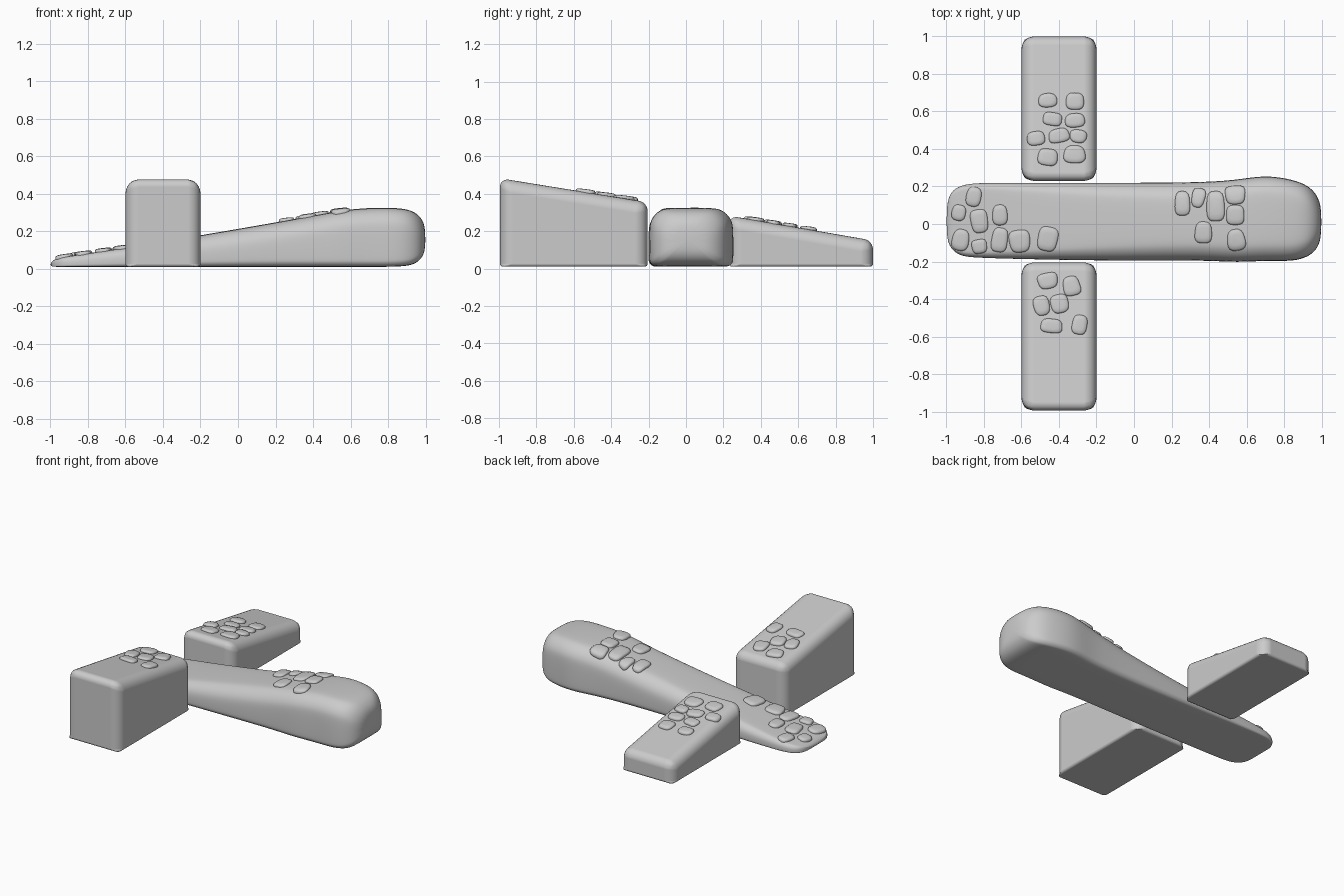
import bpy, bmesh, math, random
from mathutils import Vector
from mathutils.bvhtree import BVHTree

if "Cube" in bpy.data.objects:
    bpy.data.objects.remove(bpy.data.objects["Cube"])

random.seed(4)
BASE = 0.01


def make_object(name, bm):
    bmesh.ops.recalc_face_normals(bm, faces=bm.faces)
    for f in bm.faces:
        f.smooth = True
    mesh = bpy.data.meshes.new(name)
    bm.to_mesh(mesh)
    bm.free()
    obj = bpy.data.objects.new(name, mesh)
    bpy.context.collection.objects.link(obj)
    return obj


def bridge(bm, rings):
    for a, b in zip(rings, rings[1:]):
        n = len(a)
        for i in range(n):
            bm.faces.new((a[i], a[(i + 1) % n], b[(i + 1) % n], b[i]))


# Rounded rectangle section with larger radius on top
def section(y0, y1, z0, z1):
    h = z1 - z0
    rt, rb = min(0.11, h * 0.55), min(0.04, h * 0.2)
    corners = [(y1 - rt, z1 - rt, rt, 0), (y0 + rt, z1 - rt, rt, 90),
               (y0 + rb, z0 + rb, rb, 180), (y1 - rb, z0 + rb, rb, 270)]
    pts = []
    for cy, cz, r, start in corners:
        for k in range(5):
            a = math.radians(start + k * 22.5)
            pts.append((cy + r * math.cos(a), cz + r * math.sin(a)))
    return pts


# Long tapered bar: x, y min, y max, z min, z max
stations = [
    (-1.0, -0.07, 0.10, 0.014, 0.032), (-0.98, -0.13, 0.17, BASE, 0.05),
    (-0.93, -0.17, 0.205, BASE, 0.063), (-0.85, -0.18, 0.22, BASE, 0.075),
    (-0.6, -0.187, 0.22, BASE, 0.112), (-0.2, -0.195, 0.22, BASE, 0.178),
    (0.2, -0.195, 0.22, BASE, 0.247), (0.4, -0.195, 0.225, BASE, 0.283),
    (0.55, -0.205, 0.235, BASE, 0.312), (0.7, -0.195, 0.262, BASE, 0.326),
    (0.85, -0.2, 0.237, BASE, 0.326), (0.93, -0.175, 0.205, 0.018, 0.312),
    (0.977, -0.135, 0.155, 0.048, 0.275), (1.0, -0.07, 0.09, 0.1, 0.225)]
bm = bmesh.new()
rings = [[bm.verts.new((x, y, z)) for y, z in section(*s)] for x, *s in stations]
bridge(bm, rings)
bm.faces.new(rings[0])
bm.faces.new(rings[-1])
bar = make_object("long_bar", bm)
sub = bar.modifiers.new("smooth", 'SUBSURF')
sub.levels = sub.render_levels = 2


# Sloped side blocks with soft edges
def block(name, y0, y1, top0, top1):
    bm = bmesh.new()
    bmesh.ops.create_cube(bm, size=1)
    for v in bm.verts:
        v.co.x = -0.4 + v.co.x * 0.4
        far = v.co.y > 0
        v.co.y = y1 if far else y0
        v.co.z = (top1 if far else top0) if v.co.z > 0 else BASE
    weight = bm.edges.layers.float.new("bevel_weight_edge")
    for e in bm.edges:
        a, b = (v.co for v in e.verts)
        if max(a.z, b.z) < 0.05:
            e[weight] = 0.2
        elif abs(a.x - b.x) > 0.1:
            e[weight] = 0.55
        else:
            e[weight] = 0.8
    obj = make_object(name, bm)
    bev = obj.modifiers.new("soft_edges", 'BEVEL')
    bev.limit_method = 'WEIGHT'
    bev.width = 0.085
    bev.segments = 6
    bev.harden_normals = True
    return obj


front_block = block("front_block", -0.995, -0.205, 0.483, 0.355)
back_block = block("back_block", 0.23, 1.0, 0.283, 0.15)


# Flat pebbles draped over the top of a part: x, y, width, depth
def pebbles(name, part, spots):
    bpy.context.view_layer.update()
    tree = BVHTree.FromObject(part, bpy.context.evaluated_depsgraph_get())

    def height(x, y, fallback):
        hit = tree.ray_cast(Vector((x, y, 2)), Vector((0, 0, -1)))[0]
        return hit.z if hit else fallback

    bm = bmesh.new()
    for cx, cy, w, d in spots:
        zc = height(cx, cy, 0.05)
        power = random.uniform(2.6, 3.6)
        turn = random.uniform(-0.25, 0.25)
        skew = random.uniform(-0.15, 0.15)
        rings = []
        for scale, off in ((0.98, -0.012), (1.0, 0.004), (0.95, 0.01),
                           (0.84, 0.014), (0.5, 0.016)):
            ring = []
            for i in range(24):
                a = math.tau * i / 24
                c, s = math.cos(a), math.sin(a)
                r = (abs(c) ** power + abs(s) ** power) ** (-1 / power) * scale
                u, v = c * r * w / 2, s * r * d / 2
                u *= 1 + skew * s
                x = cx + u * math.cos(turn) - v * math.sin(turn)
                y = cy + u * math.sin(turn) + v * math.cos(turn)
                z = height(x, y, zc - 0.02)
                if off > 0:
                    z += 0.3 * max(-0.01, min(0.03, zc - z))
                ring.append(bm.verts.new((x, y, z + off)))
            rings.append(ring)
        bridge(bm, rings)
        bm.faces.new(rings[0])
        bm.faces.new(rings[-1])
    return make_object(name, bm)


pebbles("bar_low_end_pebbles", bar, [
    (-0.855, 0.145, 0.08, 0.105), (-0.935, 0.06, 0.075, 0.085),
    (-0.825, 0.015, 0.09, 0.125), (-0.715, 0.048, 0.08, 0.11),
    (-0.925, -0.085, 0.09, 0.115), (-0.825, -0.12, 0.08, 0.075),
    (-0.717, -0.085, 0.085, 0.13), (-0.61, -0.092, 0.11, 0.12),
    (-0.46, -0.08, 0.105, 0.13)])
pebbles("bar_high_end_pebbles", bar, [
    (0.258, 0.11, 0.08, 0.13), (0.343, 0.14, 0.07, 0.105),
    (0.435, 0.095, 0.095, 0.16), (0.54, 0.155, 0.105, 0.1),
    (0.54, 0.048, 0.095, 0.105), (0.37, -0.045, 0.09, 0.115),
    (0.545, -0.085, 0.095, 0.115)])
pebbles("back_block_pebbles", back_block, [
    (-0.46, 0.66, 0.1, 0.075), (-0.315, 0.655, 0.095, 0.09),
    (-0.435, 0.56, 0.1, 0.07), (-0.315, 0.553, 0.105, 0.075),
    (-0.523, 0.457, 0.095, 0.075), (-0.4, 0.472, 0.11, 0.075),
    (-0.297, 0.468, 0.09, 0.07), (-0.46, 0.357, 0.105, 0.09),
    (-0.317, 0.372, 0.115, 0.095)])
pebbles("front_block_pebbles", front_block, [
    (-0.46, -0.303, 0.105, 0.085), (-0.333, -0.33, 0.09, 0.105),
    (-0.493, -0.436, 0.085, 0.105), (-0.397, -0.425, 0.095, 0.1),
    (-0.44, -0.543, 0.115, 0.075), (-0.29, -0.537, 0.08, 0.105)])
